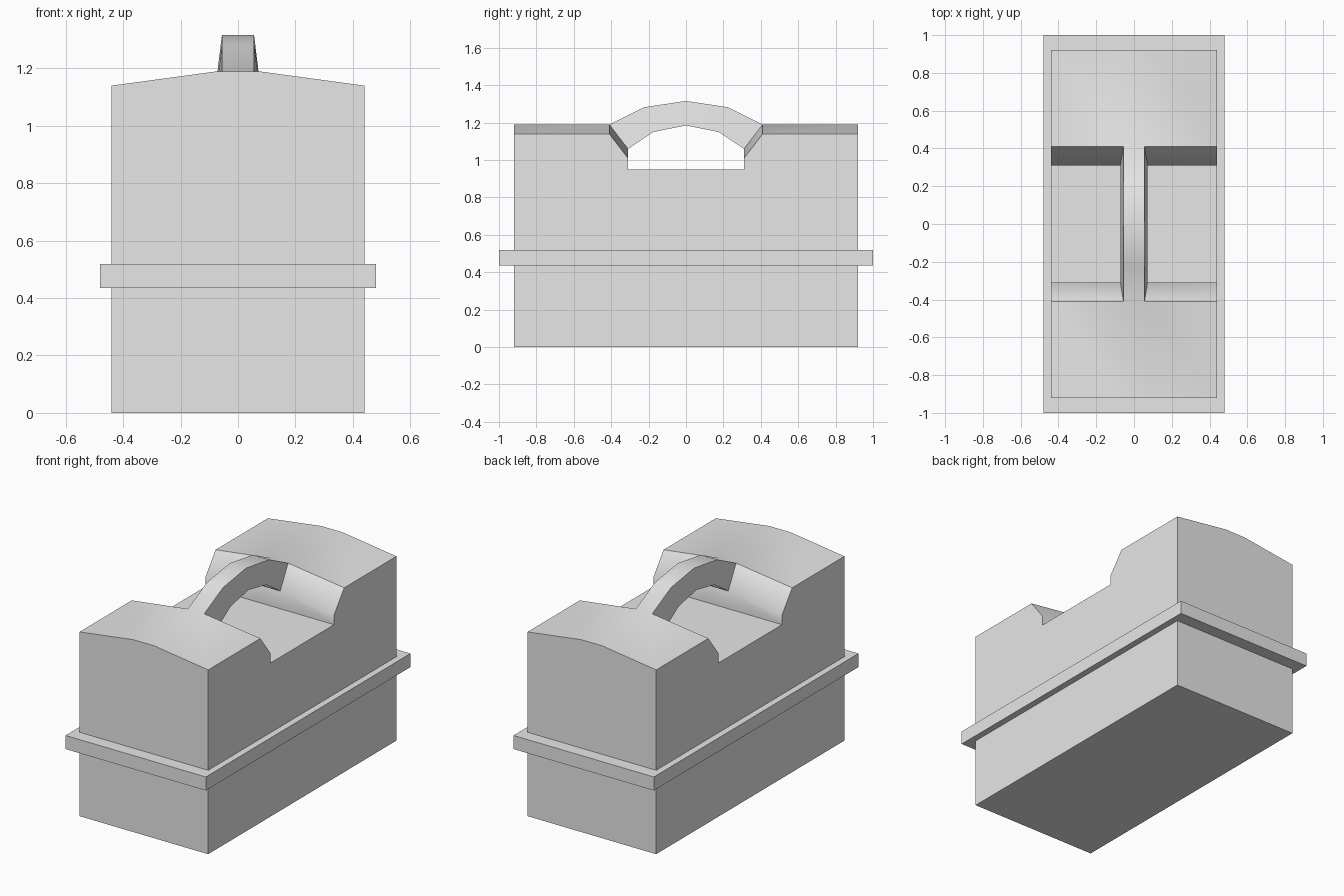
import bpy
import bmesh
from math import radians

cube = bpy.data.objects.get("Cube")
if cube:
    bpy.data.objects.remove(cube, do_unlink=True)

grey = bpy.data.materials.new("light_grey")
grey.use_nodes = True
grey.diffuse_color = (0.8, 0.8, 0.8, 1)
grey.node_tree.nodes["Principled BSDF"].inputs["Base Color"].default_value = (0.8, 0.8, 0.8, 1)

HALF_W, HALF_L = 0.44, 0.92      # case half width and half length
TOP_W, LOW_W = 0.056, 0.072      # grip half width at its top and underside
CUT_TOP, CUT_LOW = 0.41, 0.31    # hand recess half length at rim and floor
RIDGE, LIP, FLOOR, DROP = 1.19, 1.06, 0.95, 0.05


def finish(name, bm):
    bmesh.ops.remove_doubles(bm, verts=bm.verts, dist=0.0005)
    bmesh.ops.recalc_face_normals(bm, faces=bm.faces)
    mesh = bpy.data.meshes.new(name)
    bm.to_mesh(mesh)
    bm.free()
    mesh.materials.append(grey)
    obj = bpy.data.objects.new(name, mesh)
    bpy.context.collection.objects.link(obj)
    bpy.ops.object.select_all(action="DESELECT")
    obj.select_set(True)
    bpy.context.view_layer.objects.active = obj
    bpy.ops.object.shade_smooth_by_angle(angle=radians(42))
    return obj


def outline(bm, side, inner):
    """Side profile of the case with its hand recess, at the outer wall or the grip."""
    drop = 0 if inner else DROP
    top = side * (TOP_W if inner else HALF_W)
    low = side * (LOW_W if inner else HALF_W)
    half = [(low, HALF_L, 0), (low, HALF_L, RIDGE - drop), (top, CUT_TOP, RIDGE - drop),
            (low, CUT_LOW, LIP - drop), (low, CUT_LOW, FLOOR)]
    points = half + [(x, -y, z) for x, y, z in reversed(half)]
    return [bm.verts.new(p) for p in points]


# Case: side profiles joined across the width, with the grip growing out of the ridge
bm = bmesh.new()
loops = [outline(bm, s, i) for s, i in ((-1, False), (-1, True), (1, True), (1, False))]
count = len(loops[0])
for strip in range(3):
    a, b = loops[strip], loops[strip + 1]
    for i in range(count):
        if strip == 1 and i in (2, 6):   # grip roots stay open
            continue
        j = (i + 1) % count
        bm.faces.new((a[i], a[j], b[j], b[i]))
bm.faces.new(loops[0])
bm.faces.new(loops[3])

# Grip: tapered section following an arch
outer = [(-CUT_TOP, RIDGE), (-0.225, 1.282), (0, 1.316), (0.225, 1.282), (CUT_TOP, RIDGE)]
under = [(-CUT_LOW, LIP), (-0.175, 1.15), (0, 1.185), (0.175, 1.15), (CUT_LOW, LIP)]
rings = []
for (oy, oz), (uy, uz) in zip(outer, under):
    ring = [(-TOP_W, oy, oz), (TOP_W, oy, oz), (LOW_W, uy, uz), (-LOW_W, uy, uz)]
    rings.append([bm.verts.new(p) for p in ring])
for a, b in zip(rings, rings[1:]):
    for i in range(4):
        j = (i + 1) % 4
        bm.faces.new((a[i], a[j], b[j], b[i]))
finish("case_with_grip", bm)

# Flange around the waist
bm = bmesh.new()
bmesh.ops.create_cube(bm, size=1)
for v in bm.verts:
    v.co = (v.co.x * 0.96, v.co.y * 2, 0.477 + v.co.z * 0.084)
finish("waist_flange", bm)
